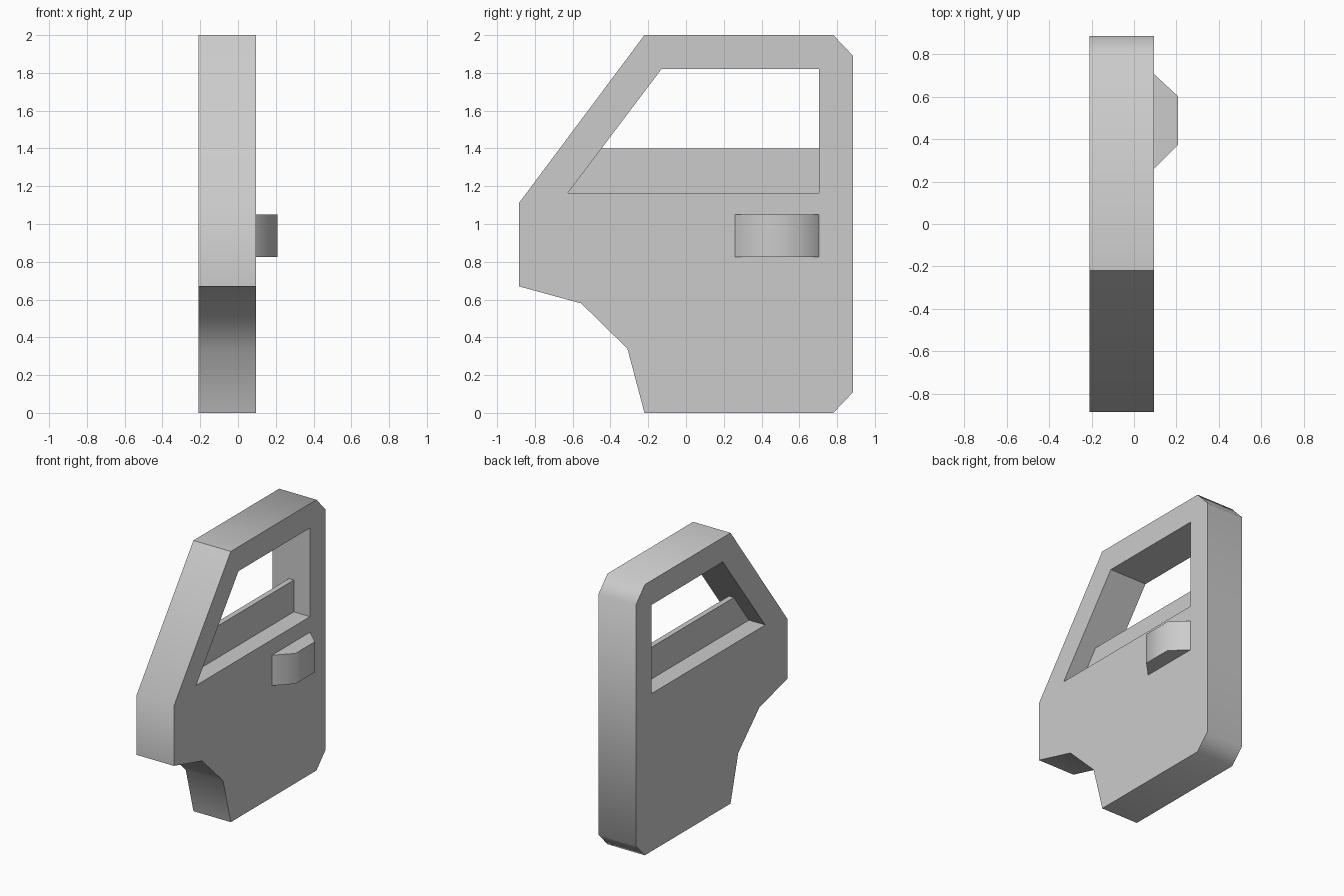
import bpy, bmesh, math
from mathutils import Vector

default = bpy.data.objects.get("Cube")
if default:
    bpy.data.objects.remove(default, do_unlink=True)

GREY = (0.6, 0.6, 0.6, 1.0)
grey = bpy.data.materials.new("plain_grey")
grey.use_nodes = True
grey.diffuse_color = GREY
grey.node_tree.nodes["Principled BSDF"].inputs["Base Color"].default_value = GREY


def prism(name, loops, depth):
    """Fill closed 3D loops (later loops are holes) and extrude along depth."""
    bm = bmesh.new()
    edges = []
    for loop in loops:
        verts = [bm.verts.new(p) for p in loop]
        edges += [bm.edges.new((v, verts[i - 1])) for i, v in enumerate(verts)]
    bmesh.ops.triangle_fill(bm, edges=edges, use_beauty=True, use_dissolve=False)
    geom = bmesh.ops.extrude_face_region(bm, geom=bm.faces[:], use_keep_orig=True)["geom"]
    bmesh.ops.translate(bm, vec=Vector(depth),
                        verts=[g for g in geom if isinstance(g, bmesh.types.BMVert)])
    bmesh.ops.recalc_face_normals(bm, faces=bm.faces[:])
    mesh = bpy.data.meshes.new(name)
    bm.to_mesh(mesh)
    bm.free()
    mesh.materials.append(grey)
    obj = bpy.data.objects.new(name, mesh)
    bpy.context.collection.objects.link(obj)
    bpy.ops.object.select_all(action="DESELECT")
    obj.select_set(True)
    bpy.context.view_layer.objects.active = obj
    bpy.ops.object.shade_smooth_by_angle(angle=math.radians(50))
    return obj


def side(x, points):
    """Place a (y, z) profile at the given x."""
    return [(x, y, z) for y, z in points]


INNER, OUTER = -0.21, 0.095
SILL, GLASS_TOP = 1.165, 1.4

# Door slab with chamfered rear corners, wheel cut-out and window opening
outline = [(-0.22, 0), (0.78, 0), (0.885, 0.11), (0.885, 1.89), (0.78, 2),
           (-0.22, 2), (-0.885, 1.11), (-0.885, 0.67), (-0.555, 0.58), (-0.31, 0.34)]
window = [(-0.625, SILL), (0.705, SILL), (0.705, 1.82), (-0.13, 1.82)]
prism("door_panel", [side(INNER, outline), side(INNER, window)], (OUTER - INNER, 0, 0))

# Half-lowered window pane, centred in the opening
middle, thickness = (INNER + OUTER) / 2, 0.04
pane = [(-0.625, SILL), (0.705, SILL), (0.705, GLASS_TOP), (-0.448, GLASS_TOP)]
prism("window_pane", [side(middle - thickness / 2, pane)], (thickness, 0, 0))

# Tapered handle on the outer face
handle = [(OUTER, 0.26), (0.208, 0.375), (0.208, 0.6), (OUTER, 0.705)]
prism("door_handle", [[(x, y, 0.825) for x, y in handle]], (0, 0, 0.225))
